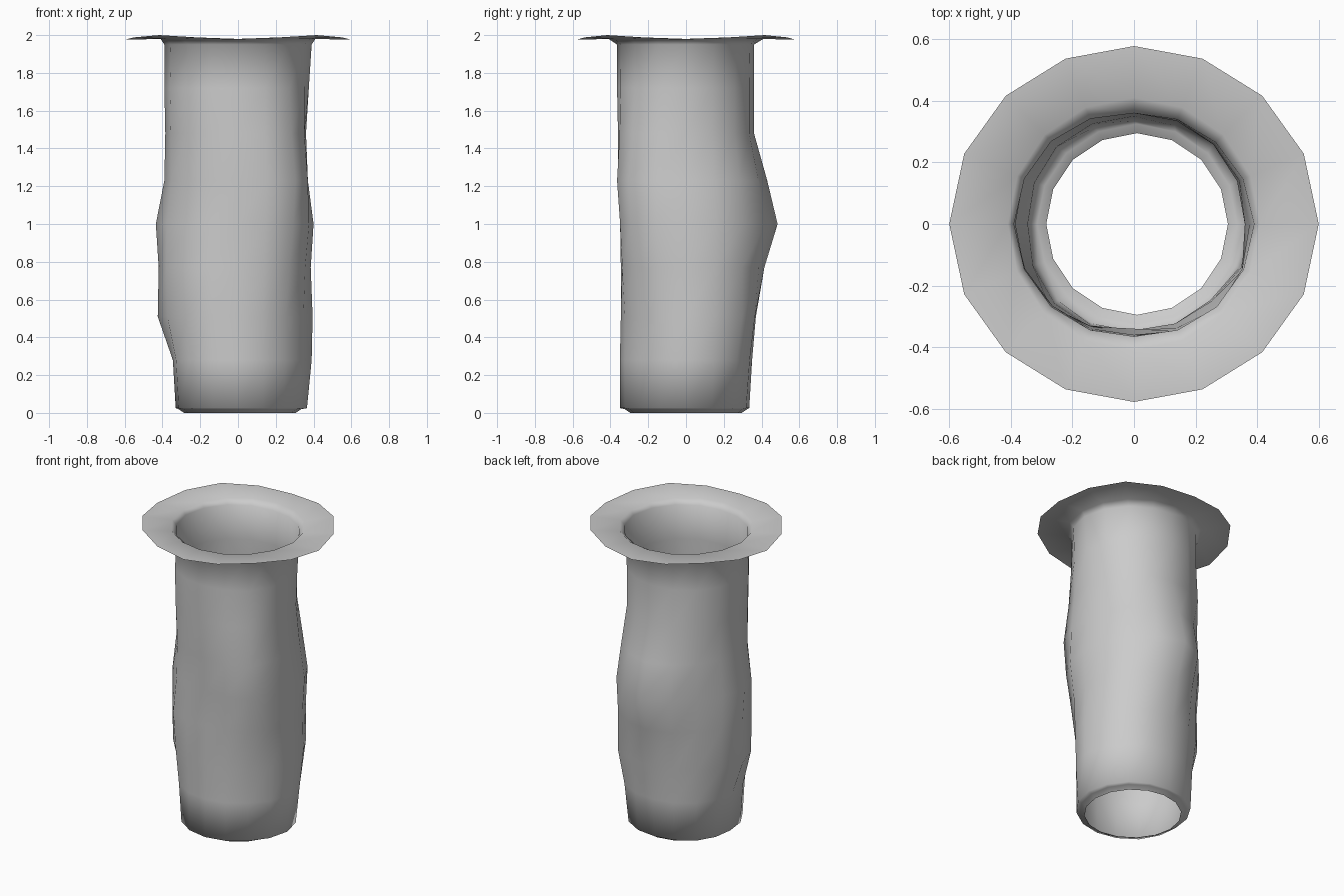
import bpy, bmesh, math

if "Cube" in bpy.data.objects:
    bpy.data.objects.remove(bpy.data.objects["Cube"])

SIDES = 16

# Dented wall: height, then radius toward E, NE, N, NW, W, SW, S, SE
WALL = [
    (0.025, .365, .355, .335, .345, .33, .35, .35, .35),
    (0.28, .39, .38, .35, .355, .345, .365, .35, .35),
    (0.51, .395, .42, .37, .38, .425, .385, .345, .355),
    (0.77, .385, .42, .415, .38, .42, .40, .345, .385),
    (1.00, .40, .43, .485, .395, .435, .38, .34, .415),
    (1.23, .37, .40, .43, .385, .39, .375, .36, .43),
    (1.48, .36, .365, .36, .39, .385, .385, .36, .40),
    (1.72, .375, .365, .36, .38, .39, .39, .365, .385),
    (1.95, .39, .375, .36, .38, .39, .38, .365, .38),
]


def ring(bm, radius, height, cx=0.0):
    verts = []
    for i in range(SIDES):
        a = 2 * math.pi * i / SIDES
        r = radius(i)
        verts.append(bm.verts.new((cx + r * math.cos(a), r * math.sin(a), height(i))))
    return verts


def wall_radius(row):
    # Odd sides lie midway between two measured directions
    return lambda i: (row[1 + (i // 2) % 8] + row[1 + ((i + 1) // 2) % 8]) / 2


bm = bmesh.new()
rings = []

# Narrow lip around the open bottom
rings.append(ring(bm, lambda i: .295, lambda i: 0.0, .01))
rings.append(ring(bm, lambda i: .325, lambda i: .02, .01))

# Tube wall
for row in WALL:
    rings.append(ring(bm, wall_radius(row), lambda i, z=row[0]: z))

# Flared turn and thin, slightly warped flange
rings.append(ring(bm, lambda i: .41, lambda i: 1.98))
rings.append(ring(bm, lambda i: .60 - .022 * math.sin(2 * math.pi * i / SIDES) ** 2,
                  lambda i: 1.988 - .012 * math.cos(math.pi * i / 2)))

for low, high in zip(rings, rings[1:]):
    for i in range(SIDES):
        j = (i + 1) % SIDES
        bm.faces.new((low[i], low[j], high[j], high[i]))

mesh = bpy.data.meshes.new("flanged_tube")
bm.to_mesh(mesh)
bm.free()
tube = bpy.data.objects.new("flanged_tube", mesh)
bpy.context.collection.objects.link(tube)
for poly in mesh.polygons:
    poly.use_smooth = True
